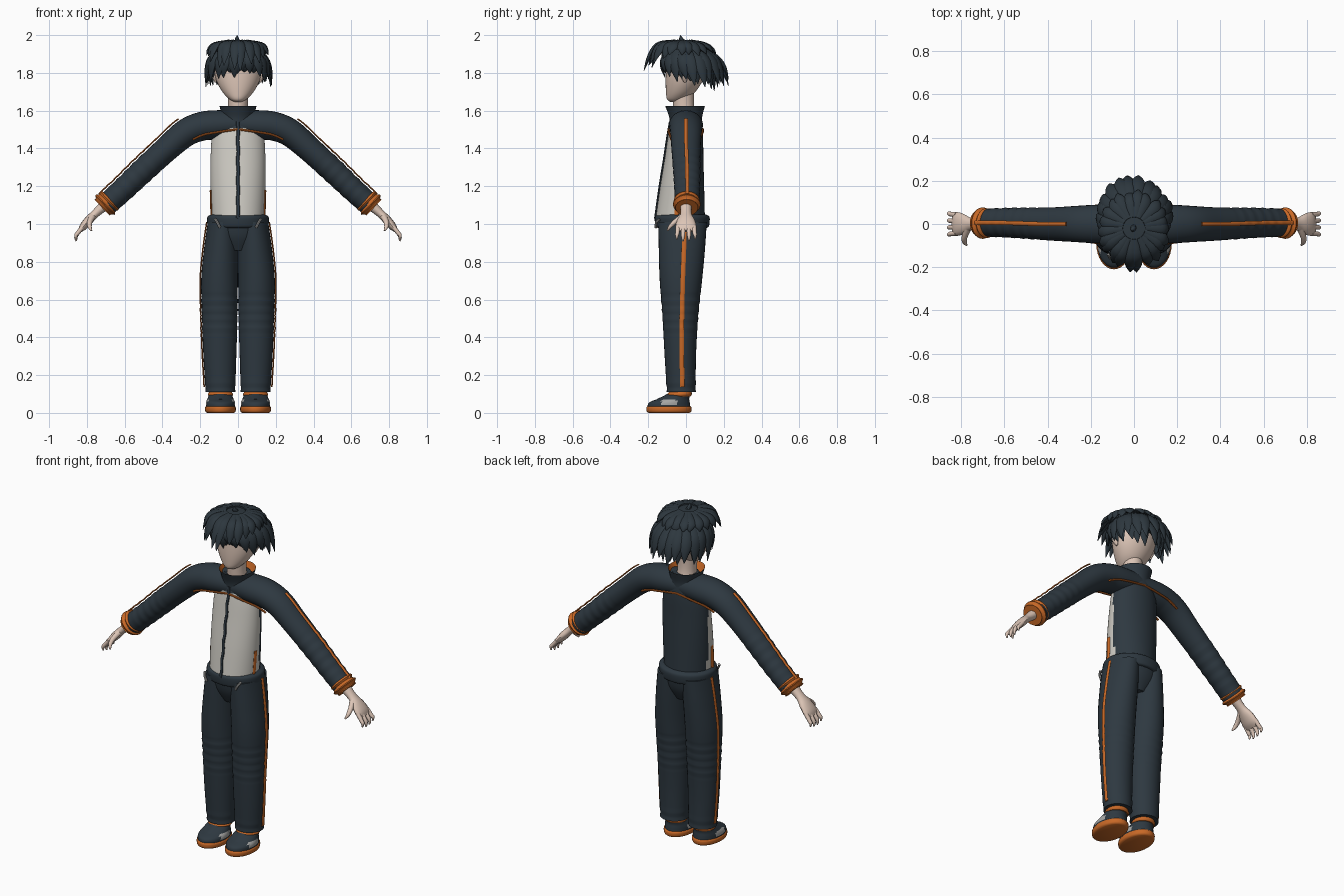
import bpy, bmesh, math, random
from mathutils import Vector

random.seed(4)
cube = bpy.data.objects.get("Cube")
if cube:
    bpy.data.objects.remove(cube, do_unlink=True)

Y_AXIS = Vector((0, 1, 0))
Z_AXIS = Vector((0, 0, 1))


def material(name, *rgb):
    mat = bpy.data.materials.new(name)
    mat.use_nodes = True
    mat.diffuse_color = (*rgb, 1)
    mat.node_tree.nodes["Principled BSDF"].inputs["Base Color"].default_value = (*rgb, 1)
    return mat


NAVY = material("navy cloth", 0.027, 0.04, 0.052)
HAIR = material("dark hair", 0.026, 0.038, 0.048)
WHITE = material("off white cloth", 0.62, 0.60, 0.55)
ORANGE = material("orange trim", 0.58, 0.14, 0.02)
SKIN = material("skin", 0.72, 0.56, 0.47)
GREY = material("light grey", 0.38, 0.38, 0.37)


def spline(keys, steps):
    """Catmull-Rom through tuples of any length."""
    out = []
    last = len(keys) - 1
    for i in range(last):
        quad = (keys[max(i - 1, 0)], keys[i], keys[i + 1], keys[min(i + 2, last)])
        for s in range(steps):
            t = s / steps
            out.append(tuple(
                b + 0.5 * t * (c - a + t * (2 * a - 5 * b + 4 * c - d + t * (3 * (b - c) + d - a)))
                for a, b, c, d in zip(*quad)))
    return out + [tuple(keys[-1])]


def sweep(bm, pts, n=24, flat=False, caps=True, ref=Y_AXIS):
    """Loft ellipses along points (x, y, z, radius_u, radius_v)."""
    rings, loops = [], []
    for i, p in enumerate(pts):
        ahead, behind = pts[min(i + 1, len(pts) - 1)], pts[max(i - 1, 0)]
        t = Z_AXIS if flat else (Vector(ahead[:3]) - Vector(behind[:3])).normalized()
        u = ref.cross(t).normalized()
        v = t.cross(u)
        rings.append((Vector(p[:3]), u, v, p[3], p[4]))
        loops.append([bm.verts.new(on_ring(rings[-1], 360 * k / n)) for k in range(n)])
    for a, b in zip(loops, loops[1:]):
        for k in range(n):
            j = (k + 1) % n
            bm.faces.new((a[k], a[j], b[j], b[k]))
    if caps:
        bm.faces.new(loops[0][::-1])
        bm.faces.new(loops[-1])
    return rings


def on_ring(ring, degrees, lift=0):
    c, u, v, ru, rv = ring
    a = math.radians(degrees)
    out = u * math.cos(a) + v * math.sin(a)
    return c + u * ru * math.cos(a) + v * rv * math.sin(a) + out * lift


def finish(name, bm, mats, mirror=False, paint=None):
    bmesh.ops.recalc_face_normals(bm, faces=bm.faces)
    for f in bm.faces:
        f.smooth = True
        if paint:
            f.material_index = paint(f.calc_center_median())
    mesh = bpy.data.meshes.new(name)
    bm.to_mesh(mesh)
    bm.free()
    mesh.set_sharp_from_angle(angle=math.radians(42))
    for m in mats:
        mesh.materials.append(m)
    ob = bpy.data.objects.new(name, mesh)
    bpy.context.collection.objects.link(ob)
    if mirror:
        ob.modifiers.new("Mirror", "MIRROR").use_mirror_merge = False
    return ob


def part(name, pts, *mats, mirror=False, paint=None, **options):
    bm = bmesh.new()
    rings = sweep(bm, pts, **options)
    finish(name, bm, mats, mirror, paint)
    return rings


def trim(name, rings, keep, angle, lift, ru, rv, mat, mirror=True):
    """A thin strip riding on the surface of a loft; angle may vary with position."""
    pts = [(*on_ring(r, angle(r[0]), lift), ru, rv) for r in rings if keep(r[0])]
    part(name, pts, mat, mirror=mirror, n=8)


def upright(keys, steps=5):
    """Keys of (z, x, y, rx, ry) become sweep points."""
    return [(x, y, z, rx, ry) for z, x, y, rx, ry in spline(keys, steps)]


# Trousers, with cloth folds at the knees and hems
leg = upright([(0.11, 0.093, -0.025, 0.078, 0.076), (0.3, 0.096, -0.03, 0.087, 0.083),
               (0.5, 0.097, -0.03, 0.094, 0.094), (0.7, 0.098, -0.027, 0.097, 0.112),
               (0.86, 0.09, -0.022, 0.091, 0.122), (1.01, 0.08, -0.018, 0.08, 0.128)], 14)


def folded(p):
    k = 1 + 0.02 * math.sin(p[2] * 130) if 0.42 < p[2] < 0.63 or p[2] < 0.17 else 1
    return (*p[:3], p[3] * k, p[4] * k)


leg_rings = part("trouser_legs", [folded(p) for p in leg], NAVY, mirror=True, flat=True, n=32)
trim("trouser_stripes", leg_rings, lambda c: c.z > 0.13, lambda c: 5, 0.006, 0.004, 0.012, ORANGE)
part("hips", upright([(0.86, 0, -0.02, 0.07, 0.08), (0.93, 0, -0.02, 0.14, 0.115),
                      (1.0, 0, -0.02, 0.16, 0.13)]), NAVY, flat=True, n=40)
part("waistband", upright([(0.98, 0, -0.02, 0.15, 0.13), (0.99, 0, -0.02, 0.161, 0.142),
                           (1.035, 0, -0.02, 0.163, 0.145), (1.05, 0, -0.02, 0.145, 0.128)]),
     NAVY, flat=True, n=40)
part("drawstrings", [(0.12, -0.14, 1.025, 0.007, 0.007), (0.11, -0.158, 1.01, 0.007, 0.007),
                     (0.095, -0.16, 0.98, 0.007, 0.007)], GREY, mirror=True, n=8)

# Jacket body: pale front panel, dark back and yoke
body_rings = part("jacket_body", upright([
    (1.03, 0, -0.03, 0.14, 0.13), (1.2, 0, -0.02, 0.145, 0.116), (1.35, 0, -0.01, 0.145, 0.102),
    (1.47, 0, -0.002, 0.137, 0.092), (1.56, 0, 0.002, 0.112, 0.08), (1.6, 0, 0, 0.07, 0.07)], 8),
    NAVY, WHITE, flat=True, n=48, paint=lambda c: int(c.y < -0.002 and c.z < 1.505))
trim("zipper", body_rings, lambda c: c.z < 1.55, lambda c: 270 + math.sin(c.z * 60), 0.003,
     0.009, 0.006, NAVY, mirror=False)
trim("pocket_trim", body_rings, lambda c: 1.04 < c.z < 1.18, lambda c: -9, 0.002,
     0.005, 0.012, ORANGE)

# Sleeves with elbow folds, piping and outer stripes
sleeve = [(x, y, z, ru, rv) for x, z, y, ru, rv in spline([
    (0, 1.53, 0, 0.07, 0.085), (0.12, 1.525, 0, 0.077, 0.09), (0.2, 1.515, 0, 0.076, 0.088),
    (0.28, 1.48, 0, 0.073, 0.083), (0.38, 1.395, 0, 0.067, 0.077), (0.5, 1.285, 0.004, 0.065, 0.072),
    (0.6, 1.19, 0.006, 0.062, 0.068), (0.69, 1.108, 0.006, 0.06, 0.064)], 10)]
rippled = []
for p in sleeve:
    k = 1 + 0.025 * math.sin(p[0] * 150) if 0.44 < p[0] < 0.66 else 1
    rippled.append((*p[:3], p[3] * k, p[4] * k))
arm_rings = part("sleeves", rippled, NAVY, mirror=True, n=28)
trim("sleeve_stripes", arm_rings, lambda c: c.x > 0.27, lambda c: 180, 0.01, 0.004, 0.01, ORANGE)
for side, sign in (("front", -1), ("back", 1)):
    trim(side + "_yoke_piping", arm_rings, lambda c: c.x < 0.27,
         lambda c: sign * (70 - 60 * min(c.x, 0.25)), 0.012 if sign < 0 else 0.009,
         0.006, 0.006, ORANGE)

# Cuffs: three stacked rolls along the wrist direction
cuff = []
for i in range(13):
    s = (i / 12 - 0.5) * 0.062
    r = 0.06 + 0.006 * math.sin(i * math.pi / 3) + 0.008 * math.sin(i * math.pi / 12)
    cuff.append((0.697 + s * 0.72, 0.004, 1.108 - s * 0.69, r, r))
part("cuffs", cuff, ORANGE, mirror=True, n=28)

# Hands: palm, four fingers and a thumb
bm = bmesh.new()
sweep(bm, spline([(0.70, 0, 1.105, 0.03, 0.032), (0.755, 0, 1.055, 0.022, 0.029),
                  (0.79, 0, 1.02, 0.023, 0.047), (0.82, 0, 0.985, 0.02, 0.055),
                  (0.838, 0, 0.962, 0.009, 0.048)], 4), n=16)
for i in range(4):
    y = (i - 1.5) * 0.028
    drop = 0.01 * abs(i - 1.4)
    sweep(bm, spline([(0.822, y, 0.985, 0.012, 0.013), (0.85, y * 1.1, 0.95, 0.011, 0.011),
                      (0.858, y * 1.15, 0.925 + drop, 0.009, 0.009),
                      (0.856, y * 1.15, 0.905 + drop, 0.004, 0.004)], 3), n=10)
sweep(bm, spline([(0.77, -0.02, 1.04, 0.017, 0.015), (0.785, -0.06, 1.01, 0.014, 0.013),
                  (0.785, -0.085, 0.985, 0.011, 0.01), (0.775, -0.098, 0.965, 0.004, 0.004)], 3), n=10)
finish("hands", bm, [SKIN], mirror=True)

# Shoes
part("shoe_soles", upright([(0, 0.093, -0.09, 0.07, 0.108), (0.008, 0.093, -0.09, 0.08, 0.118),
                            (0.03, 0.093, -0.09, 0.081, 0.119), (0.037, 0.093, -0.09, 0.07, 0.108)], 3),
     ORANGE, mirror=True, flat=True, n=32)
part("shoe_uppers", upright([(0.03, 0.093, -0.09, 0.077, 0.113), (0.055, 0.093, -0.088, 0.077, 0.108),
                             (0.075, 0.093, -0.065, 0.069, 0.082), (0.098, 0.093, -0.038, 0.06, 0.06)], 4),
     NAVY, GREY, mirror=True, flat=True, n=32,
     paint=lambda c: int(abs(c.x - 0.093) > 0.045 and -0.13 < c.y < -0.05 and 0.04 < c.z < 0.07))
part("shoe_tongues", [(0.093, -0.15, 0.062, 0.012, 0.03), (0.093, -0.115, 0.078, 0.012, 0.034),
                      (0.093, -0.085, 0.095, 0.012, 0.034)], NAVY, mirror=True, n=12,
     ref=Vector((1, 0, 0)))
part("shoe_collars", upright([(0.088, 0.093, -0.035, 0.062, 0.06), (0.098, 0.093, -0.035, 0.067, 0.066),
                              (0.11, 0.093, -0.03, 0.06, 0.06)], 4), ORANGE, mirror=True, flat=True)

# Neck, head and ears
part("neck", upright([(1.54, 0, 0, 0.058, 0.06), (1.62, 0, -0.012, 0.052, 0.055),
                      (1.71, 0, -0.015, 0.055, 0.058)]), SKIN, flat=True)
part("head", upright([(1.645, 0, -0.055, 0.015, 0.025), (1.66, 0, -0.05, 0.045, 0.05),
                      (1.7, 0, -0.028, 0.083, 0.078), (1.76, 0, -0.01, 0.115, 0.098),
                      (1.83, 0, 0, 0.13, 0.106), (1.9, 0, 0, 0.12, 0.1),
                      (1.95, 0, 0, 0.07, 0.06)]), SKIN, flat=True, n=36)
part("ears", upright([(1.75, 0.118, -0.005, 0.005, 0.006), (1.775, 0.124, -0.008, 0.013, 0.018),
                      (1.8, 0.128, -0.008, 0.014, 0.022), (1.815, 0.126, -0.008, 0.005, 0.008)]),
     SKIN, mirror=True, flat=True, n=12)

# Standing collar and its lining
part("collar", upright([(1.53, 0, 0, 0.085, 0.085), (1.57, 0, -0.002, 0.085, 0.088),
                        (1.625, 0, -0.005, 0.098, 0.105)]), NAVY, flat=True, caps=False, n=36)
part("collar_lining", upright([(1.55, 0, 0, 0.06, 0.065), (1.59, 0, -0.002, 0.082, 0.088),
                               (1.625, 0, -0.005, 0.097, 0.104)]), ORANGE, flat=True, caps=False, n=36)

# Hair: scalp, flat crown and layered rings of pointed locks
part("hair_scalp", upright([(1.83, 0, 0.012, 0.135, 0.115), (1.87, 0, 0.012, 0.14, 0.122),
                            (1.92, 0, 0.01, 0.115, 0.105), (1.955, 0, 0, 0.06, 0.06)]),
     HAIR, flat=True, n=32)
part("hair_crown", upright([(1.925, 0, -0.025, 0.12, 0.115), (1.945, 0, -0.025, 0.11, 0.11),
                            (1.965, 0, -0.02, 0.07, 0.07), (1.97, 0, -0.02, 0.02, 0.02)]),
     HAIR, flat=True, n=32)


def lock_ring(name, count, root, bulge, tip, tip_z, width):
    """Each ellipse is (rx, ry, centre_y, z); tip_z depends on the sine of the angle."""
    bm = bmesh.new()
    for i in range(count):
        a = math.tau * (i + random.uniform(-0.25, 0.25)) / count
        c, s = math.cos(a), math.sin(a)
        reach = random.uniform(0.9, 1.0)
        keys = [(e[0] * c, e[2] + e[1] * s, e[3], 0.014, w)
                for e, w in ((root, width * 0.8), (bulge, width))]
        end_z = tip_z(s) + random.uniform(-0.015, 0.02)
        mid = [(b + t * reach) / 2 for b, t in zip(bulge[:3], tip[:3])]
        keys.append((mid[0] * c * 1.05, mid[2] + mid[1] * s * 1.05,
                     bulge[3] * 0.55 + end_z * 0.45, 0.011, width * 0.8))
        keys.append((tip[0] * c * reach, tip[2] + tip[1] * s * reach, end_z, 0.001, 0.002))
        sweep(bm, spline(keys, 4), n=8, ref=Vector((-s, c, 0)))
    finish(name, bm, [HAIR])


lock_ring("hair_inner_locks", 20, (0.11, 0.1, 0.01, 1.9), (0.14, 0.125, 0.015, 1.85),
          (0.145, 0.14, 0.03, 0), lambda s: 1.755 + (0.055 * -s if s < 0 else -0.045 * s), 0.034)
lock_ring("hair_lower_locks", 22, (0.09, 0.09, 0.01, 1.925), (0.148, 0.145, 0.025, 1.875),
          (0.182, 0.178, 0.05, 0), lambda s: 1.735 + 0.055 * max(-s, 0) + 0.01 * max(s, 0), 0.034)
lock_ring("hair_upper_locks", 22, (0.05, 0.05, -0.02, 1.962), (0.125, 0.125, -0.025, 1.948),
          (0.168, 0.195, -0.03, 0), lambda s: 1.91 - 0.085 * max(-s, 0) - 0.02 * max(s, 0), 0.03)
part("hair_tuft", spline([(0, -0.01, 1.955, 0.016, 0.016), (-0.005, -0.025, 1.978, 0.012, 0.012),
                          (-0.004, -0.03, 2.0, 0.001, 0.001)], 4), HAIR, n=8)
